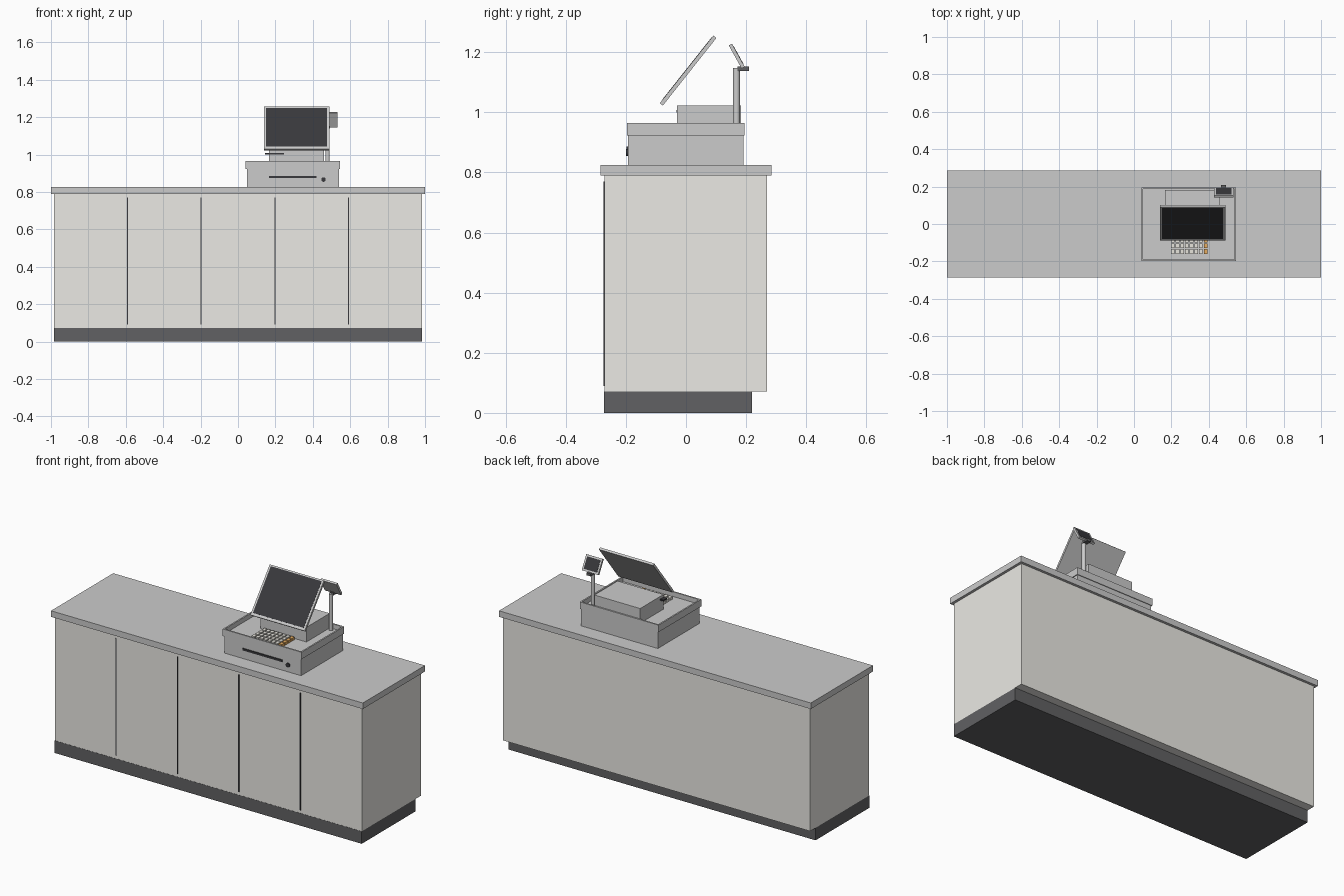
import bpy, bmesh, math
from mathutils import Matrix

if "Cube" in bpy.data.objects:
    bpy.data.objects.remove(bpy.data.objects["Cube"])


def material(name, r, g, b):
    m = bpy.data.materials.new(name)
    m.diffuse_color = (r, g, b, 1)
    m.use_nodes = True
    m.node_tree.nodes["Principled BSDF"].inputs["Base Color"].default_value = m.diffuse_color
    return m


CREAM = material("cream_panel", 0.83, 0.82, 0.78)
DARK = material("dark_plinth", 0.12, 0.12, 0.125)
BLACK = material("black_glass", 0.04, 0.04, 0.045)
KEY = material("light_key", 0.8, 0.78, 0.72)
ORANGE = material("orange_key", 0.8, 0.42, 0.12)


def finish(name, bm, mat=None):
    me = bpy.data.meshes.new(name)
    bm.to_mesh(me)
    bm.free()
    ob = bpy.data.objects.new(name, me)
    bpy.context.collection.objects.link(ob)
    if mat:
        me.materials.append(mat)
    return ob


def add_box(bm, x, y, z):
    lo_hi = (x, y, z)
    c = [(a + b) / 2 for a, b in lo_hi]
    s = [b - a for a, b in lo_hi]
    bmesh.ops.create_cube(bm, size=1, matrix=Matrix.Translation(c) @ Matrix.Diagonal((*s, 1)))


def box(name, x, y, z, mat=None):
    bm = bmesh.new()
    add_box(bm, x, y, z)
    return finish(name, bm, mat)


def cylinder(name, loc, radius, depth, axis='Z', mat=None):
    bm = bmesh.new()
    rot = Matrix.Rotation(math.pi / 2, 4, 'X') if axis == 'Y' else Matrix()
    bmesh.ops.create_cone(bm, cap_ends=True, segments=20, radius1=radius, radius2=radius,
                          depth=depth, matrix=Matrix.Translation(loc) @ rot)
    for f in bm.faces:
        f.smooth = len(f.verts) == 4
    for e in bm.edges:
        if any(len(f.verts) > 4 for f in e.link_faces):
            e.smooth = False
    return finish(name, bm, mat)


def panel(name, centre, size, border, angle, shift=0):
    # tilted casing with a thin dark glass on its face
    w, h, t = size
    m = Matrix.Translation(centre) @ Matrix.Rotation(math.radians(angle), 4, 'X')
    case = box(name + "_case", (-w / 2, w / 2), (-h / 2, h / 2), (-t / 2, t / 2))
    sw, sh = w / 2 - border, h / 2 - border
    glass = box(name + "_glass", (-sw, sw), (-sh + shift, sh + shift), (t / 2 - 0.003, t / 2 + 0.001), BLACK)
    case.matrix_world = m
    glass.matrix_world = m


# counter
box("plinth", (-0.985, 0.985), (-0.273, 0.22), (0, 0.072), DARK)
box("cabinet", (-0.985, 0.985), (-0.272, 0.27), (0.072, 0.79), CREAM)
box("countertop", (-1, 1), (-0.285, 0.285), (0.79, 0.825))
bm = bmesh.new()
for i in range(4):
    x = -0.591 + i * 0.394
    add_box(bm, (x - 0.003, x + 0.003), (-0.275, -0.268), (0.09, 0.77))
finish("door_gaps", bm, BLACK)

# cash drawer with slot and lock
box("drawer_body", (0.047, 0.54), (-0.193, 0.191), (0.825, 0.923))
box("drawer_slot", (0.166, 0.42), (-0.198, -0.19), (0.874, 0.886), BLACK)
cylinder("drawer_lock", (0.457, -0.194, 0.866), 0.012, 0.01, 'Y', BLACK)

# rimmed tray on top of the drawer
bm = bmesh.new()
add_box(bm, (0.04, 0.545), (-0.197, 0.195), (0.923, 0.964))
top = max(bm.faces, key=lambda f: f.calc_center_median().z)
bmesh.ops.inset_region(bm, faces=[top], thickness=0.012)
floor = bmesh.ops.extrude_face_region(bm, geom=[top])["geom"]
bmesh.ops.delete(bm, geom=[top], context='FACES_ONLY')
bmesh.ops.translate(bm, verts=[g for g in floor if isinstance(g, bmesh.types.BMVert)], vec=(0, 0, -0.027))
bmesh.ops.recalc_face_normals(bm, faces=bm.faces)
finish("tray", bm)

# register housing and receipt strip
box("housing", (0.166, 0.46), (-0.03, 0.183), (0.937, 1.022))
box("receipt_strip", (0.144, 0.245), (-0.031, 0.0), (0.999, 1.007), BLACK)

# key rows, last column coloured
COLS, ROWS, PX, PY = 8, 4, 0.025, 0.031
keys, action = bmesh.new(), bmesh.new()
for c in range(COLS):
    for r in range(ROWS):
        x, y = 0.198 + c * PX, -0.16 + r * PY
        add_box(action if c == COLS - 1 else keys, (x, x + 0.019), (y, y + 0.025), (0.937, 0.953))
finish("number_keys", keys, KEY)
finish("action_keys", action, ORANGE)

# operator screen
panel("screen", (0.314, 0.007, 1.139), (0.348, 0.287, 0.013), 0.011, 51.6, 0.003)

# customer display on its pole
cylinder("display_pole", (0.479, 0.168, 1.042), 0.0115, 0.21)
box("display_bracket", (0.465, 0.492), (0.172, 0.209), (1.138, 1.153), DARK)
panel("customer_display", (0.48, 0.169, 1.187), (0.105, 0.088, 0.012), 0.01, -61)
